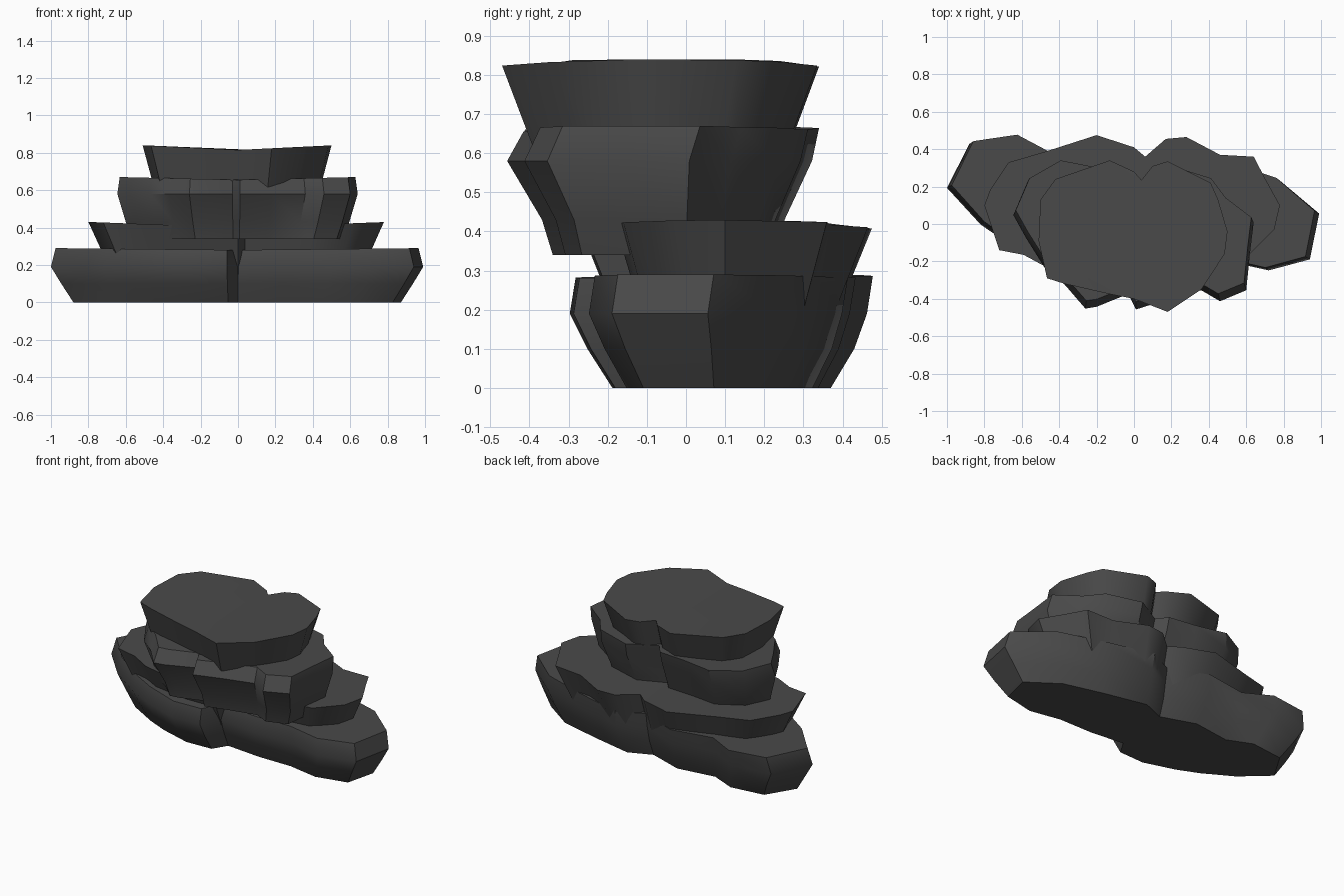
import bpy, bmesh, math

if "Cube" in bpy.data.objects:
    bpy.data.objects.remove(bpy.data.objects["Cube"])

# single dark stone colour
stone = bpy.data.materials.new("dark_stone")
stone.diffuse_color = (0.068, 0.068, 0.068, 1)
stone.use_nodes = True
stone.node_tree.nodes["Principled BSDF"].inputs["Base Color"].default_value = stone.diffuse_color


def rock_layer(name, outline, cy, rings, dip):
    """Loft an outline through rings (z, x scale, y scale, y shift); the top dips toward the middle."""
    bm = bmesh.new()
    half = max(abs(x) for x, y in outline)
    levels = []
    for i, (z, sx, sy, dy) in enumerate(rings):
        d = dip if i == len(rings) - 1 else 0
        levels.append([bm.verts.new((x * sx, cy + (y - cy) * sy + dy,
                                     z - d * (1 - abs(x) / half)))
                       for x, y in outline])
    n = len(outline)
    for lo, hi in zip(levels, levels[1:]):
        for i in range(n):
            j = (i + 1) % n
            bm.faces.new((lo[i], lo[j], hi[j], hi[i]))
    caps = [bm.faces.new(levels[0][::-1]), bm.faces.new(levels[-1])]
    bmesh.ops.triangulate(bm, faces=caps)
    bmesh.ops.recalc_face_normals(bm, faces=bm.faces[:])
    me = bpy.data.meshes.new(name)
    bm.to_mesh(me)
    bm.free()
    ob = bpy.data.objects.new(name, me)
    bpy.context.collection.objects.link(ob)
    me.materials.append(stone)
    bpy.ops.object.select_all(action='DESELECT')
    ob.select_set(True)
    bpy.context.view_layer.objects.active = ob
    bpy.ops.object.shade_smooth_by_angle(angle=math.radians(40))
    return ob


# widest bottom layer, bulging at mid height
rock_layer("base_rock", [
    (.99, .06), (.94, -.19), (.72, -.25), (.5, -.2), (.25, -.2), (0, -.17),
    (-.06, -.29), (-.25, -.3), (-.47, -.22), (-.62, -.14), (-.72, -.07),
    (-.82, 0), (-1, .2), (-.88, .44), (-.64, .475), (-.47, .385), (-.2, .43),
    (.04, .33), (.2, .41), (.5, .33), (.78, .24)],
    .1, [(0, .88, .72, 0), (.1, .945, .88, 0), (.19, 1, .98, -.005), (.29, .975, .98, .01)], .01)

# second layer, flaring up to a rim
rock_layer("lower_ledge", [
    (.78, .10), (.75, -.03), (.62, -.16), (.4, -.18), (.2, -.17), (.04, -.16),
    (0, -.26), (-.25, -.27), (-.47, -.23), (-.59, -.165), (-.72, -.14),
    (-.8, .1), (-.77, .18), (-.67, .33), (-.48, .385), (-.2, .475), (0, .41),
    (.06, .36), (.17, .455), (.28, .465), (.46, .37), (.64, .36), (.7, .245)],
    .1, [(.15, .84, .72, 0), (.43, 1, 1, 0)], .03)

# third layer, overhanging at the front
rock_layer("upper_rock", [
    (.64, .02), (.62, -.15), (.6, -.35), (.46, -.41), (.36, -.35), (.18, -.4),
    (.01, -.455), (-.03, -.37), (-.2, -.44), (-.26, -.45), (-.37, -.32),
    (-.47, -.24), (-.58, -.06), (-.645, .06), (-.57, .24), (-.4, .34),
    (-.2, .3), (-.02, .28), (.03, .21), (.2, .31), (.42, .24), (.5, .13)],
    -.06, [(.34, .88, .71, 0), (.43, .93, .78, 0), (.58, 1, .98, -.01), (.67, .98, .95, .02)], .015)

# flat summit with flared sides
rock_layer("summit_ledge", [
    (.5, -.04), (.485, -.16), (.36, -.35), (.18, -.47), (0, -.4), (-.13, -.375),
    (-.37, -.32), (-.465, -.29), (-.51, -.09), (-.5, .13), (-.42, .24),
    (-.13, .34), (0, .28), (.04, .235), (.1, .31), (.18, .335), (.41, .22),
    (.45, .13)],
    -.06, [(.5, .82, .7, 0), (.84, 1, 1, 0)], .025)
